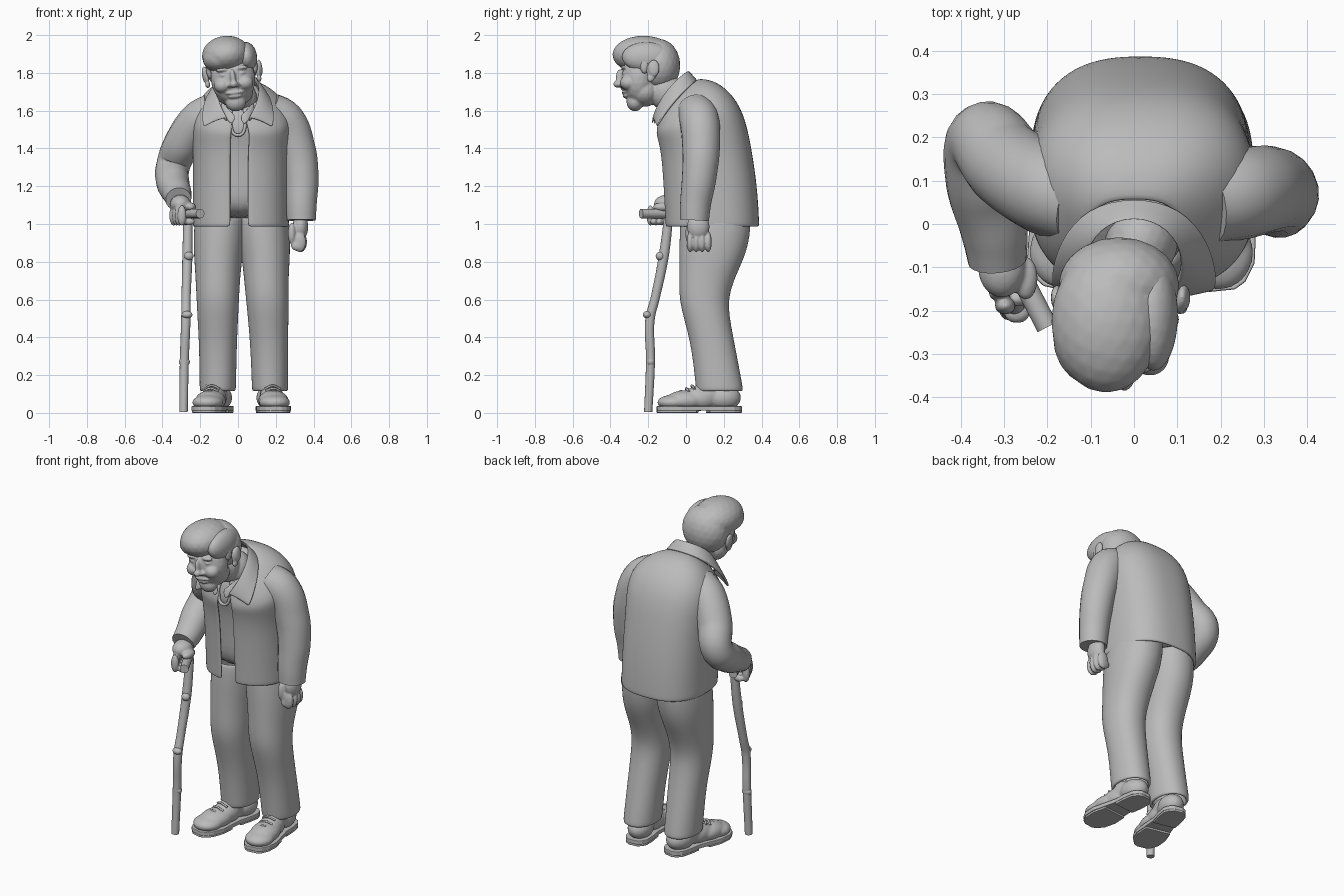
import bpy, bmesh
from math import sin, cos, pi
from mathutils import Matrix, Vector

cube = bpy.data.objects.get("Cube")
if cube:
    bpy.data.objects.remove(cube, do_unlink=True)

grey = bpy.data.materials.new("clay_grey")
grey.use_nodes = True
COLOUR = (0.5, 0.5, 0.5, 1)
grey.diffuse_color = COLOUR
grey.node_tree.nodes["Principled BSDF"].inputs["Base Color"].default_value = COLOUR


def add(name, mesh, smooth=True):
    mesh.materials.clear()
    mesh.materials.append(grey)
    for p in mesh.polygons:
        p.use_smooth = smooth
    ob = bpy.data.objects.new(name, mesh)
    bpy.context.collection.objects.link(ob)
    return ob


def from_bmesh(name, bm, smooth=True):
    mesh = bpy.data.meshes.new(name)
    bm.to_mesh(mesh)
    bm.free()
    return add(name, mesh, smooth)


def blob(name, balls, voxel, matrix=Matrix(), passes=3):
    """Ellipsoids (centre, radii) fused into one soft form."""
    bm = bmesh.new()
    for c, r in balls:
        bmesh.ops.create_icosphere(bm, subdivisions=3, radius=1,
                                   matrix=matrix @ Matrix.Translation(c) @ Matrix.Diagonal((*r, 1)))
    ob = from_bmesh(name, bm)
    m = ob.modifiers.new("fuse", 'REMESH')
    m.mode, m.voxel_size, m.use_smooth_shade = 'VOXEL', voxel, True
    s = ob.modifiers.new("soften", 'SMOOTH')
    s.factor, s.iterations = 0.5, passes
    return ob


def pair(x, y, z, r):
    return [((x, y, z), r), ((-x, y, z), r)]


def skin(name, rows, closed=True, cap=False, thick=0.0):
    """Smooth surface through rows of points."""
    bm = bmesh.new()
    vs = [[bm.verts.new(p) for p in row] for row in rows]
    n = len(rows[0])
    for a, b in zip(vs, vs[1:]):
        for i in range(n if closed else n - 1):
            j = (i + 1) % n
            bm.faces.new((a[i], a[j], b[j], b[i]))
    if cap:
        bm.faces.new(vs[0][::-1])
        bm.faces.new(vs[-1])
    ob = from_bmesh(name, bm)
    if thick:
        m = ob.modifiers.new("thickness", 'SOLIDIFY')
        m.thickness, m.offset = thick, -1
    ob.modifiers.new("smooth", 'SUBSURF').levels = 2
    return ob


def ring(z, cx, cy, rx, ry, tilt=0, n=28, power=2.0, start=0, end=2 * pi, closed=True):
    pts = []
    for i in range(n):
        t = start + (end - start) * i / (n if closed else n - 1)
        c, s = cos(t), sin(t)
        u = rx * abs(c) ** (2 / power) * (1 if c > 0 else -1)
        v = ry * abs(s) ** (2 / power) * (1 if s > 0 else -1)
        pts.append((cx + u, cy + v * cos(tilt), z + v * sin(tilt)))
    return pts


def tube(name, pts, sides=6):
    """Round sweep through (x, y, z, radius) points."""
    cu = bpy.data.curves.new(name, 'CURVE')
    cu.dimensions, cu.bevel_depth, cu.bevel_resolution = '3D', 1, sides
    cu.use_fill_caps, cu.resolution_u = True, 8
    sp = cu.splines.new('BEZIER')
    sp.bezier_points.add(len(pts) - 1)
    for bp, p in zip(sp.bezier_points, pts):
        bp.co, bp.radius = p[:3], p[3]
        bp.handle_left_type = bp.handle_right_type = 'AUTO'
    tmp = bpy.data.objects.new(name + "_path", cu)
    bpy.context.collection.objects.link(tmp)
    dg = bpy.context.evaluated_depsgraph_get()
    mesh = bpy.data.meshes.new_from_object(tmp.evaluated_get(dg))
    bpy.data.objects.remove(tmp, do_unlink=True)
    return add(name, mesh)


# Jacket (open at the front) and sweater beneath: z, cx, cy, rx, ry, tilt
TORSO = [(0.985, .015, .138, .255, .25, 0), (1.01, .015, .138, .255, .25, 0),
         (1.2, .015, .128, .255, .25, 0), (1.4, .015, .105, .255, .24, .12),
         (1.525, .02, .075, .268, .24, .3), (1.595, .02, .035, .25, .225, .5),
         (1.665, .01, 0, .185, .175, .6), (1.7, 0, -.03, .11, .11, .7)]
skin("jacket", [ring(*r, power=2.5, n=36, start=-pi / 2 + .09, end=1.5 * pi - .15, closed=False)
                for r in TORSO], closed=False, thick=0.02)
skin("sweater", [ring(max(z, 1.02), cx, cy, rx - .028, ry - .028, t, power=2.5)
                 for z, cx, cy, rx, ry, t in TORSO[1:]], cap=True)
tube("sweater_neckline", [(-.05, -.125, 1.58, .008), (0, -.142, 1.47, .009), (.05, -.125, 1.58, .008)], 3)

# Jacket collar, mirrored from the back centre to the lapel
TOP = [(0, .02, 1.815), (.08, -.01, 1.8), (.115, -.08, 1.74), (.1, -.15, 1.64), (.05, -.18, 1.56)]
OUT = [(0, .065, 1.77), (.11, .04, 1.75), (.175, -.04, 1.68), (.195, -.125, 1.58), (.185, -.16, 1.515)]


def both(half):
    return [(-x, y, z) for x, y, z in half[:0:-1]] + half


def mix(a, b, f, lift):
    return [tuple(Vector(p).lerp(Vector(q), f) + Vector((0, -lift * .5, lift))) for p, q in zip(a, b)]


skin("jacket_collar", [both(mix(TOP, OUT, f, h)) for f, h in
                       [(0, -.03), (0, 0), (.1, .006), (.5, .01), (.95, 0), (1, 0)]],
     closed=False, thick=0.014)

# Shirt collar points
for side, s in (("left", 1), ("right", -1)):
    skin(side + "_shirt_collar", [[(s * .085, -.1, 1.66), (s * .045, -.155, 1.6), (s * .004, -.165, 1.575)],
                                  [(s * .095, -.11, 1.61), (s * .06, -.17, 1.55), (s * .03, -.178, 1.515)]],
         closed=False, thick=0.01)

# Sleeves
tube("left_sleeve", [(.16, .05, 1.6, .1), (.245, .07, 1.55, .106), (.31, .08, 1.4, .1),
                     (.335, .07, 1.25, .092), (.335, .05, 1.1, .082), (.335, .045, 1.02, .077)], 8)
tube("right_sleeve", [(-.12, .05, 1.6, .1), (-.2, .08, 1.55, .106), (-.29, .135, 1.43, .1),
                      (-.343, .19, 1.31, .09), (-.345, .09, 1.22, .088),
                      (-.322, -.02, 1.16, .077), (-.315, -.085, 1.13, .068)], 8)

# Trousers: z, left cx, right cx, cy, rx, ry
LEG = [(.115, .17, -.107, .178, .096, .125), (.14, .17, -.107, .176, .097, .125),
       (.35, .165, -.106, .145, .1, .116), (.5, .16, -.107, .11, .108, .122),
       (.6, .155, -.107, .094, .113, .13), (.7, .15, -.107, .108, .118, .145),
       (.8, .148, -.105, .132, .126, .168), (.9, .14, -.1, .15, .138, .186),
       (1.04, .13, -.09, .158, .14, .19)]
for name, k in (("left_trouser_leg", 1), ("right_trouser_leg", 2)):
    skin(name, [ring(r[0], r[k], *r[3:], n=24, power=2.15) for r in LEG], thick=0.02)

# Shoes: sole outline as (y, half width), then upper and laces
SOLE = [(-.225, .03), (-.21, .055), (-.17, .08), (-.1, .09), (-.02, .078), (.05, .068),
        (.12, .072), (.18, .068), (.21, .05), (.225, .025)]


def sole(name, z0, z1, y0, y1, grow, matrix):
    prof = [(y, w * grow) for y, w in SOLE if y0 <= y <= y1]
    bm = bmesh.new()
    f = bm.faces.new([bm.verts.new((w, y, z0)) for y, w in prof] +
                     [bm.verts.new((-w, y, z0)) for y, w in prof[::-1]])
    top = bmesh.ops.extrude_face_region(bm, geom=[f])["geom"]
    bmesh.ops.translate(bm, vec=(0, 0, z1 - z0), verts=[v for v in top if isinstance(v, bmesh.types.BMVert)])
    bmesh.ops.recalc_face_normals(bm, faces=bm.faces)
    bm.transform(matrix)
    ob = from_bmesh(name, bm, False)
    b = ob.modifiers.new("edge", 'BEVEL')
    b.width, b.segments = 0.004, 2


for side, x, turn in (("left", .18, .1), ("right", -.13, -.22)):
    M = Matrix.Translation((x, .07, 0)) @ Matrix.Rotation(turn, 4, 'Z')
    sole(side + "_shoe_sole", .012, .036, -1, 1, 1.02, M)
    sole(side + "_shoe_heel", 0, .014, .05, 1, 1, M)
    sole(side + "_shoe_tread", 0, .014, -1, -.02, .98, M)
    blob(side + "_shoe_upper", [((0, -.135, .055), (.082, .088, .042)), ((0, -.07, .065), (.08, .11, .055)),
                                ((0, .0, .075), (.068, .1, .065)), ((0, .05, .1), (.06, .09, .07)),
                                ((0, .13, .08), (.07, .092, .068))], .008, M)
    for i in range(4):
        y, z = -.1 + .03 * i, .108 + .014 * i
        tube(side + "_shoe_lace", [tuple(M @ Vector(p)) + (.006,) for p in
                                   ((-.04, y + .012, z - .008), (0, y, z + .008), (.04, y + .012, z - .008))], 2)

# Head in its own frame, leaning sideways a little
HEAD = Matrix.Translation((-.03, -.2, 1.8)) @ Matrix.Rotation(-.12, 4, 'Y')
blob("head", [((0, .02, .05), (.132, .145, .13)), ((0, -.05, -.03), (.118, .093, .14)),
              ((0, -.07, -.155), (.055, .045, .05)), ((0, -.02, -.1), (.1, .085, .08)),
              ((0, -.148, -.025), (.015, .024, .045)), ((0, -.16, -.06), (.023, .025, .019)),
              ((0, -.122, -.105), (.05, .018, .01)), ((0, -.117, -.125), (.038, .018, .01)),
              ((.01, .09, -.1), (.085, .09, .1)), ((.03, .16, -.14), (.085, .09, .1))]
     + pair(.06, -.105, -.06, (.045, .045, .04)) + pair(.02, -.145, -.064, (.014, .018, .013))
     + pair(.05, -.126, .022, (.036, .018, .011)) + pair(.047, -.118, -.006, (.024, .02, .012)),
     .006, HEAD, 2)
for side, s in (("left", 1), ("right", -1)):
    blob(side + "_ear", [((s * .137, .02, -.005), (.012, .03, .05)), ((s * .147, .03, .008), (.014, .03, .045)),
                         ((s * .137, .012, -.045), (.013, .02, .02))], .005, HEAD, 2)

# Hair: swept crown, side parting, back and sideburns
blob("hair", [((-.022, -.025, .1), (.128, .165, .1)), ((-.05, -.06, .085), (.098, .115, .075)),
              ((0, .058, .04), (.14, .112, .14))] + pair(.118, -.02, .03, (.02, .025, .05)), .007, HEAD)
blob("hair_side", [((.085, -.01, .075), (.056, .13, .08))], .007, HEAD, 2)

# Left hand, hanging with curled fingers
blob("left_hand", [((.33, .065, .985), (.042, .06, .07))]
     + [((.335 - .006 * abs(k - 1.5), .022 + .032 * k, .905), (.034, .0185, .055)) for k in range(4)]
     + [((.315, .02 + .032 * k, .885), (.035, .017, .028)) for k in range(4)]
     + [((.285, .02, .95), (.021, .024, .058))], .006, passes=2)

# Right hand, closed over the cane handle
D = Vector((.42, -.9, 0))
grip = [Vector((-.315, -.085, 1.045)) + D * .034 * k for k in range(4)]
blob("right_hand", [((-.305, -.1, 1.105), (.055, .07, .05))]
     + [(tuple(p + Vector((-.025, -.012, 0))), (.024, .02, .055)) for p in grip]
     + [(tuple(p + Vector((.012, .006, -.032))), (.032, .018, .02)) for p in grip]
     + [((-.25, -.125, 1.09), (.028, .05, .024))], .006, passes=2)

# Cane: handle, crooked shaft, knots
tube("cane_handle", [(-.2, -.238, 1.055, .025), (-.25, -.14, 1.055, .025), (-.3, -.03, 1.055, .024)])
tube("cane_shaft", [(-.265, -.09, 1.05, .024), (-.268, -.118, .83, .027), (-.275, -.165, .6, .024),
                    (-.276, -.19, .5, .025), (-.284, -.188, .28, .024), (-.288, -.2, .005, .022)])
blob("cane_knots", [((-.26, -.137, .83), (.026, .024, .024)), ((-.27, -.205, .52), (.03, .024, .02)),
                    ((-.284, -.187, .27), (.03, .024, .025))], .005)
